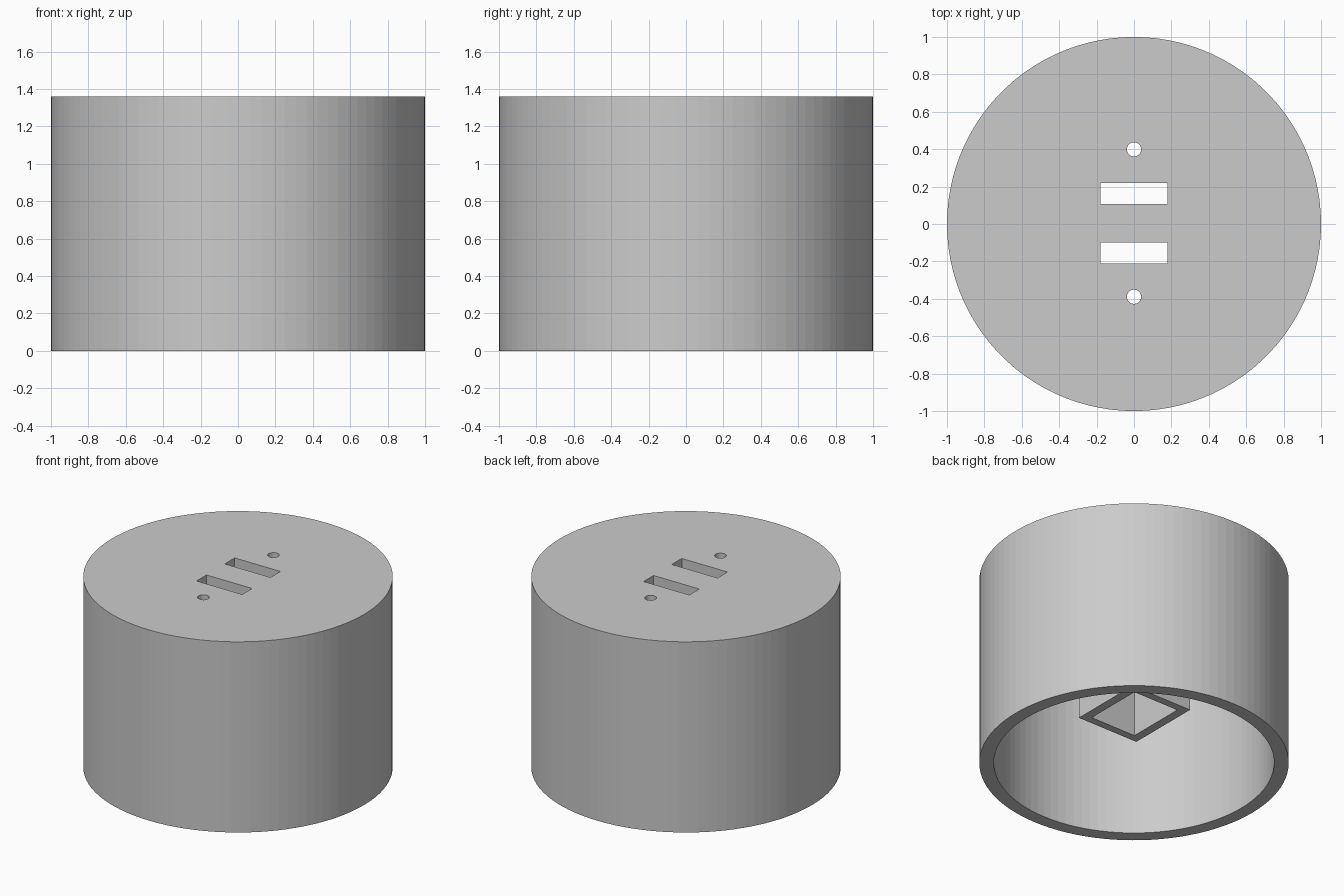
import bpy

if "Cube" in bpy.data.objects:
    bpy.data.objects.remove(bpy.data.objects["Cube"])

R, H = 1.0, 1.36          # outer radius and height
WALL = 0.094              # side wall and top plate thickness
CY = 0.005                # slot group is a hair off centre
PLATE_Z = H - WALL        # underside of the top plate
TUBE_Z = 0.364            # lower end of the hanging sleeve

grey = bpy.data.materials.new("light_grey")
grey.diffuse_color = (0.6, 0.6, 0.6, 1)
grey.use_nodes = True
grey.node_tree.nodes["Principled BSDF"].inputs["Base Color"].default_value = grey.diffuse_color


def cylinder(name, radius, z0, z1, y=0, sides=100):
    bpy.ops.mesh.primitive_cylinder_add(vertices=sides, radius=radius, depth=z1 - z0,
                                        location=(0, y, (z0 + z1) / 2))
    ob = bpy.context.object
    ob.name = name
    return ob


def box(name, hx, hy, z0, z1, y=0):
    bpy.ops.mesh.primitive_cube_add(size=1, location=(0, y, (z0 + z1) / 2))
    ob = bpy.context.object
    ob.name = name
    ob.scale = (2 * hx, 2 * hy, z1 - z0)
    bpy.ops.object.transform_apply(location=False, rotation=False, scale=True)
    return ob


def cut(target, cutter):
    mod = target.modifiers.new("cut", 'BOOLEAN')
    mod.operation = 'DIFFERENCE'
    mod.solver = 'EXACT'
    mod.object = cutter
    bpy.context.view_layer.objects.active = target
    bpy.ops.object.modifier_apply(modifier=mod.name)
    bpy.data.objects.remove(cutter)


# Round cap, open at the bottom
cap = cylinder("round_cap", R, 0, H)
cut(cap, cylinder("cavity_cutter", R - WALL, -0.2, PLATE_Z))

# Two slots and two screw holes through the top plate
for s in (-1, 1):
    cut(cap, box("slot_cutter", 0.18, 0.056, PLATE_Z - 0.1, H + 0.1, CY + s * 0.159))
    cut(cap, cylinder("hole_cutter", 0.038, PLATE_Z - 0.1, H + 0.1, CY + s * 0.394, 32))

# Rectangular sleeve hanging beneath the slots
sleeve = box("hanging_sleeve", 0.242, 0.27, TUBE_Z, PLATE_Z, CY)
cut(sleeve, box("sleeve_cutter", 0.18, 0.215, TUBE_Z - 0.1, PLATE_Z + 0.1, CY))

for ob in (cap, sleeve):
    ob.data.materials.clear()
    ob.data.materials.append(grey)
    for p in ob.data.polygons:
        p.material_index = 0
        p.use_smooth = False
